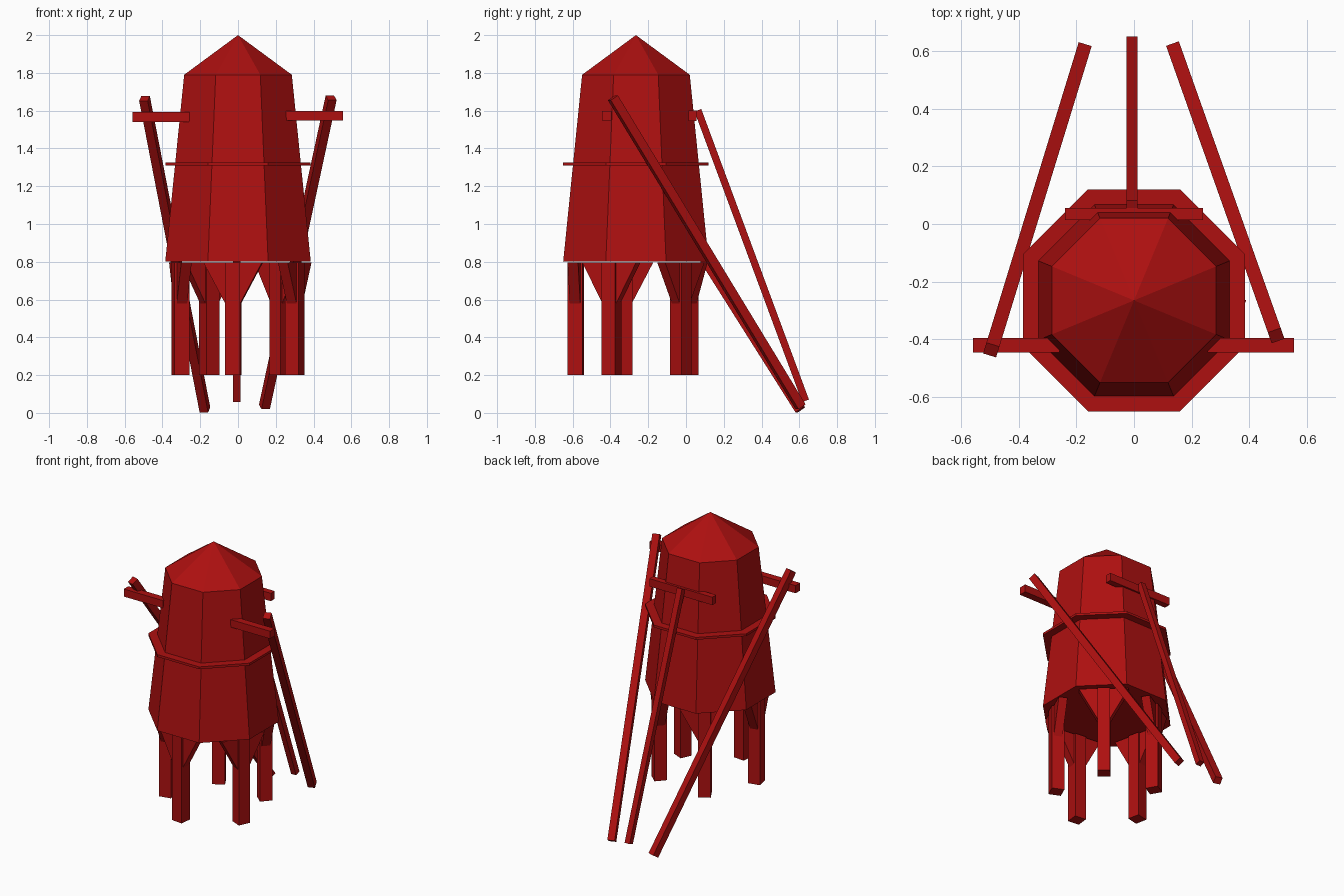
import bpy, bmesh
from math import cos, pi, radians
from mathutils import Matrix, Vector

cube = bpy.data.objects.get("Cube")
if cube:
    bpy.data.objects.remove(cube, do_unlink=True)

red = bpy.data.materials.new("barn_red")
red.use_nodes = True
color = (0.42, 0.005, 0.005, 1)
red.diffuse_color = color
red.node_tree.nodes["Principled BSDF"].inputs["Base Color"].default_value = color

AXIS_Y = -0.265


def finish(bm, name, matrix=Matrix()):
    bmesh.ops.recalc_face_normals(bm, faces=bm.faces)
    mesh = bpy.data.meshes.new(name)
    bm.to_mesh(mesh)
    bm.free()
    mesh.materials.append(red)
    obj = bpy.data.objects.new(name, mesh)
    obj.matrix_world = matrix
    bpy.context.collection.objects.link(obj)
    return obj


def octagon(name, z0, z1, flat0, flat1):
    """Eight-sided frustum, sized by the distance from axis to flat."""
    bm = bmesh.new()
    k = 1 / cos(pi / 8)
    bmesh.ops.create_cone(bm, cap_ends=True, segments=8, radius1=flat0 * k,
                          radius2=flat1 * k, depth=z1 - z0)
    bmesh.ops.remove_doubles(bm, verts=bm.verts, dist=1e-5)
    bmesh.ops.rotate(bm, verts=bm.verts, matrix=Matrix.Rotation(pi / 8, 3, 'Z'))
    return finish(bm, name, Matrix.Translation((0, AXIS_Y, (z0 + z1) / 2)))


def box(name, size, matrix):
    bm = bmesh.new()
    bmesh.ops.create_cube(bm, size=1)
    bmesh.ops.scale(bm, vec=size, verts=bm.verts)
    return finish(bm, name, matrix)


def beam(name, start, end, thick):
    """Square timber between two points, with one pair of sides level."""
    a, b = Vector(start), Vector(end)
    along = (b - a).normalized()
    side = along.cross(Vector((0, 0, 1))).normalized()
    rot = Matrix((side, along.cross(side), along)).transposed().to_4x4()
    return box(name, (thick, thick, (b - a).length),
               Matrix.Translation((a + b) / 2) @ rot)


# Tank, rim and roof
octagon("tank", 0.802, 1.79, 0.385, 0.285)
octagon("rim", 1.31, 1.326, 0.385, 0.385)
octagon("roof", 1.79, 2.0, 0.285, 0)

# Five legs, each with a flared bracket under the tank
LEG_TOP = 0.795
for i in range(5):
    place = (Matrix.Translation((0.008, AXIS_Y, 0))
             @ Matrix.Rotation(radians(264 + 72 * i), 4, 'Z')
             @ Matrix.Translation((0.32, 0, 0)))
    box(f"leg_{i + 1}", (0.08, 0.08, LEG_TOP - 0.2),
        place @ Matrix.Translation((0, 0, (LEG_TOP + 0.2) / 2)))
    bm = bmesh.new()
    outline = [(-0.04, 0.58), (0.04, 0.58), (0.155, LEG_TOP), (-0.155, LEG_TOP)]
    face = bm.faces.new([bm.verts.new((-0.028, y, z)) for y, z in outline])
    out = bmesh.ops.extrude_face_region(bm, geom=[face])
    bmesh.ops.translate(bm, vec=(0.056, 0, 0),
                        verts=[v for v in out["geom"] if isinstance(v, bmesh.types.BMVert)])
    finish(bm, f"leg_bracket_{i + 1}", place)

# Horizontal arms on the tank
box("right_arm", (0.3, 0.05, 0.052), Matrix.Translation((-0.408, -0.42, 1.566)))
box("left_arm", (0.3, 0.05, 0.052), Matrix.Translation((0.405, -0.42, 1.573)))
box("back_arm", (0.48, 0.042, 0.054), Matrix.Translation((0, 0.035, 1.573)))

# Long sloping props reaching the ground behind
beam("right_prop", (-0.495, -0.437, 1.665), (-0.175, 0.605, 0.016), 0.047)
beam("left_prop", (0.493, -0.387, 1.668), (0.14, 0.607, 0.032), 0.047)
beam("back_prop", (-0.007, 0.063, 1.602), (-0.007, 0.633, 0.064), 0.038)
